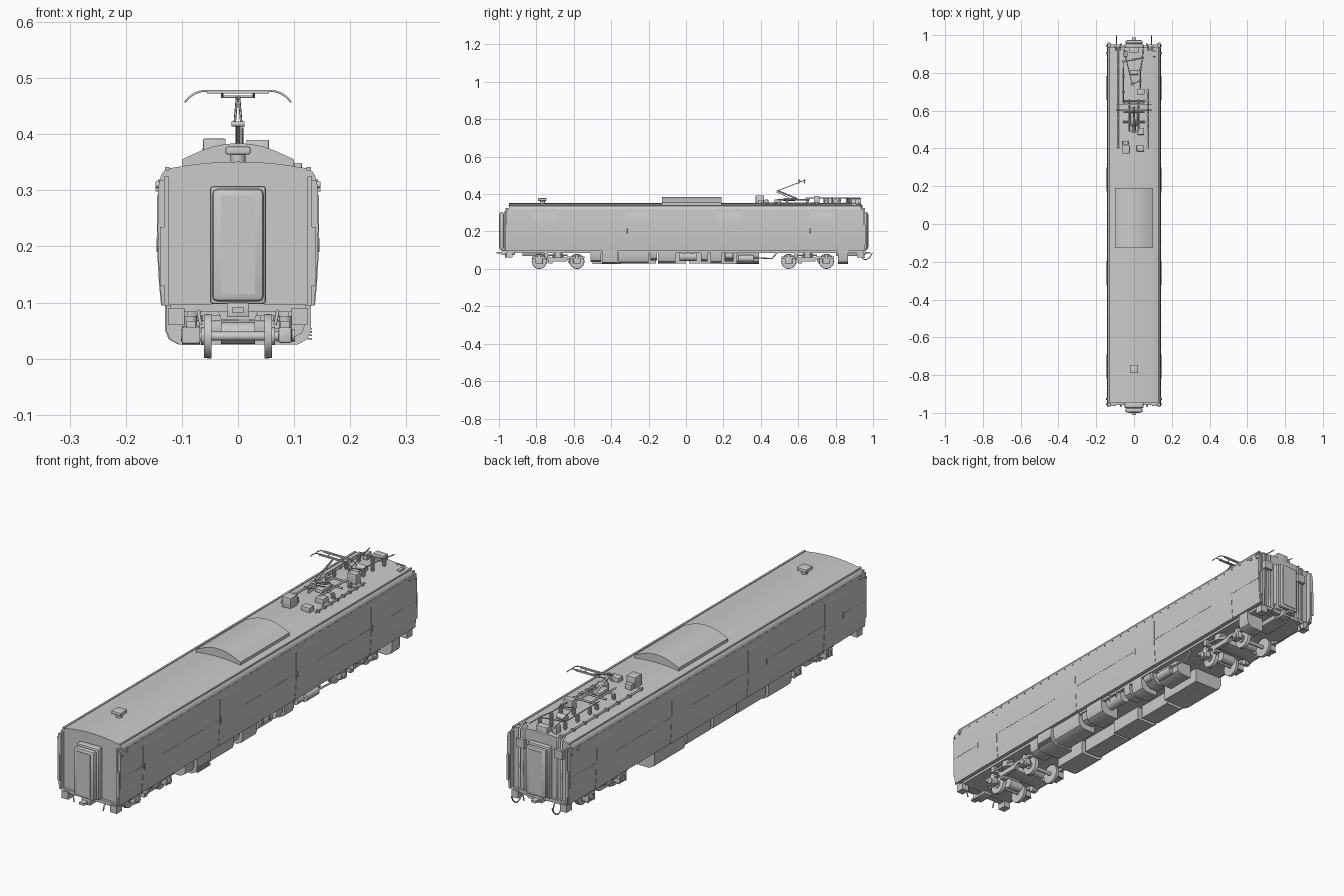
import bpy, bmesh, math
from mathutils import Vector

def make(name, bm):
    bmesh.ops.recalc_face_normals(bm, faces=bm.faces)
    me = bpy.data.meshes.new(name)
    bm.to_mesh(me)
    bm.free()
    ob = bpy.data.objects.new(name, me)
    bpy.context.collection.objects.link(ob)
    return ob

def box(name, x0, x1, y0, y1, z0, z1, bevel=0):
    bm = bmesh.new()
    bmesh.ops.create_cube(bm, size=1)
    for v in bm.verts:
        v.co = ((x0 + x1) / 2 + v.co.x * (x1 - x0), (y0 + y1) / 2 + v.co.y * (y1 - y0),
                (z0 + z1) / 2 + v.co.z * (z1 - z0))
    if bevel:
        bmesh.ops.bevel(bm, geom=bm.edges[:], offset=bevel, segments=2, profile=0.5, affect='EDGES')
    return make(name, bm)

def cyl(name, p, q, r, r2=None, n=16):
    p, q = Vector(p), Vector(q)
    bm = bmesh.new()
    bmesh.ops.create_cone(bm, cap_ends=True, segments=n, radius1=r, radius2=r if r2 is None else r2,
                          depth=(q - p).length)
    rot = (q - p).to_track_quat('Z', 'Y')
    for v in bm.verts:
        v.co = rot @ v.co + (p + q) / 2
    return make(name, bm)

def prism(name, pts, y0, y1):
    """Extrude an (x, z) outline along y."""
    bm = bmesh.new()
    f = bm.faces.new([bm.verts.new((x, y0, z)) for x, z in pts])
    r = bmesh.ops.extrude_face_region(bm, geom=[f])
    bmesh.ops.translate(bm, vec=(0, y1 - y0, 0), verts=[v for v in r['geom'] if isinstance(v, bmesh.types.BMVert)])
    return make(name, bm)

def pipe(name, pts, r, smooth=False):
    cu = bpy.data.curves.new(name, 'CURVE')
    cu.dimensions, cu.bevel_depth, cu.bevel_resolution, cu.use_fill_caps = '3D', r, 1, True
    if smooth:
        sp = cu.splines.new('BEZIER')
        sp.bezier_points.add(len(pts) - 1)
        sp.resolution_u = 6
        for b, p in zip(sp.bezier_points, pts):
            b.co, b.handle_left_type, b.handle_right_type = p, 'AUTO', 'AUTO'
    else:
        sp = cu.splines.new('POLY')
        sp.points.add(len(pts) - 1)
        for b, p in zip(sp.points, pts):
            b.co = (*p, 1)
    ob = bpy.data.objects.new(name, cu)
    bpy.context.collection.objects.link(ob)

def mirrored(half):
    return half + [(-x, z) for x, z in reversed(half) if x > 0]

def roof_z(x):
    return 0.351 - 0.8 * x * x

# Body shell with curved sides and roof
side = [(0.135, 0.095), (0.1385, 0.13), (0.1415, 0.18), (0.1425, 0.23), (0.142, 0.29), (0.140, 0.318)]
shoulder = [(0.137, 0.327), (0.132, 0.334), (0.124, 0.339)]
crown = [(x, roof_z(x)) for x in (0.11, 0.09, 0.07, 0.05, 0.025, 0)]
prism("car_body", mirrored(side + shoulder + crown), -0.947, 0.935)
box("floor_frame", -0.12, 0.12, -0.94, 0.93, 0.085, 0.096)

# Side skins, doors, seams, gutters
for s, tag in ((1, "right"), (-1, "left")):
    skin = [(s * (x + 0.0006), z) for x, z in side] + [(s * 0.129, 0.318), (s * 0.126, 0.095)]
    prism(f"{tag}_side_panel", skin, -0.963, 0.953)
    door = [(s * (x + 0.002), z) for x, z in side[:5]] + [(s * 0.139, 0.305), (s * 0.13, 0.1)]
    for i, y in enumerate((-0.755, -0.26, 0.235, 0.72)):
        prism(f"{tag}_door_{i}", door, y - 0.063, y + 0.063)
        cyl(f"{tag}_door_handle_{i}", (s * 0.1445, y - 0.055, 0.19), (s * 0.1445, y - 0.055, 0.215), 0.0012, n=6)
    box(f"{tag}_seam", s * 0.1415, s * 0.1434, -0.962, 0.952, 0.205, 0.2065)
    box(f"{tag}_gutter", s * 0.122, s * 0.13, -0.95, 0.94, 0.335, 0.342)
    for i in range(38):
        y = -0.92 + i * 0.05
        box(f"{tag}_rivet_{i}", s * 0.139, s * 0.1425, y, y + 0.006, 0.3155, 0.3195)
    for y0, y1, e in ((-0.966, -0.945, "front"), (0.93, 0.957, "rear")):
        box(f"{e}_{tag}_corner_rib", s * 0.124, s * 0.132, y0, y1, 0.095, 0.325)
        box(f"{e}_{tag}_corner_step", s * 0.13, s * 0.139, y0 - 0.002, y1 + 0.004, 0.13, 0.235)
        ym = -0.925 if e == "front" else 0.905
        cyl(f"{e}_{tag}_marker_lamp", (s * 0.136, ym, 0.31), (s * 0.147, ym, 0.31), 0.006)
        yb = (y0 + y1) / 2
        box(f"{e}_{tag}_corner_bracket", s * 0.138, s * 0.147, yb - 0.004, yb + 0.004, 0.298, 0.303)

# Gangways, couplers, end fittings
for d, y, yo, e in ((-1, -0.945, -0.998, "front"), (1, 0.933, 0.973, "rear")):
    ym = y + (yo - y) * 0.55
    box(f"{e}_gangway_base", -0.05, 0.05, min(y, ym), max(y, ym), 0.097, 0.308, 0.006)
    box(f"{e}_gangway_bellows", -0.046, 0.046, min(ym, yo), max(ym, yo), 0.102, 0.303, 0.009)
    box(f"{e}_gangway_door", -0.03, 0.03, min(yo, yo + d * 0.002), max(yo, yo + d * 0.002), 0.115, 0.29)
    box(f"{e}_coupler_head", -0.02, 0.02, min(y - d * 0.03, yo - d * 0.012), max(y - d * 0.03, yo - d * 0.012), 0.074, 0.1, 0.002)
    box(f"{e}_coupler_pin", -0.011, 0.011, yo - 0.014, yo + 0.014, 0.082, 0.091)
    box(f"{e}_headstock", -0.12, 0.12, y - 0.012, y + 0.012, 0.083, 0.097)
    prism(f"{e}_draft_gear", [(-0.04, 0.097), (0.04, 0.097), (0.03, 0.07), (-0.03, 0.07)], y - d * 0.1 - 0.03, y - d * 0.1 + 0.09)
    for s in (1, -1):
        box(f"{e}_end_bracket_{s}", s * 0.095, s * 0.125, y - 0.018, y + 0.018, 0.06, 0.09)
        pipe(f"{e}_brake_hose_{s}", [(s * 0.07, y, 0.09), (s * 0.07, y + d * 0.02, 0.08), (s * 0.066, y + d * 0.02, 0.06)], 0.003)
for s in (1, -1):
    pipe(f"jumper_cable_{s}", [(s * 0.092, 0.925, 0.088), (s * 0.092, 0.94, 0.06), (s * 0.092, 0.96, 0.05),
                               (s * 0.092, 0.98, 0.06), (s * 0.092, 0.997, 0.086)], 0.0028, True)
    for x in (0.075, 0.095):
        pipe(f"rear_conduit_{s}_{x}", [(s * x, 0.94, 0.1), (s * x, 0.94, 0.34), (s * x, 0.92, 0.352)], 0.004)
    box(f"rear_junction_box_{s}", s * 0.068, s * 0.104, 0.935, 0.95, 0.27, 0.305)

# Bogies
for b, yc in (("front", -0.684), ("rear", 0.65)):
    box(f"{b}_bogie_transom", -0.09, 0.09, yc - 0.032, yc + 0.032, 0.045, 0.068, 0.004)
    box(f"{b}_bogie_bolster", -0.1, 0.1, yc - 0.02, yc + 0.02, 0.076, 0.09)
    for s in (1, -1):
        prof = [(-0.14, 0.055), (-0.06, 0.055), (-0.04, 0.04), (0.04, 0.04), (0.06, 0.055), (0.14, 0.055),
                (0.14, 0.067), (0.05, 0.067), (0.035, 0.06), (-0.035, 0.06), (-0.05, 0.067), (-0.14, 0.067)]
        fr = prism(f"{b}_bogie_frame_{s}", prof, -0.008, 0.008)
        fr.rotation_euler = (0, 0, math.pi / 2)
        fr.location = (s * 0.084, yc, 0)
        cyl(f"{b}_air_spring_{s}", (s * 0.088, yc, 0.06), (s * 0.088, yc, 0.09), 0.025, n=24)
        pipe(f"{b}_damper_{s}", [(s * 0.106, yc - 0.06, 0.072), (s * 0.106, yc + 0.05, 0.072)], 0.005)
        box(f"{b}_damper_mount_{s}", s * 0.09, s * 0.118, yc - 0.072, yc - 0.055, 0.06, 0.09)
        box(f"{b}_brake_unit_{s}", s * 0.066, s * 0.09, yc - 0.05, yc - 0.03, 0.03, 0.055)
    for a in (-1, 1):
        y = yc + a * 0.101
        cyl(f"{b}_axle_{a}", (-0.09, y, 0.04), (0.09, y, 0.04), 0.008)
        cyl(f"{b}_traction_motor_{a}", (-0.03, y - a * 0.03, 0.045), (0.03, y - a * 0.03, 0.045), 0.02)
        for s in (1, -1):
            cyl(f"{b}_wheel_{a}_{s}", (s * 0.049, y, 0.04), (s * 0.061, y, 0.04), 0.040, 0.0385, 32)
            cyl(f"{b}_wheel_flange_{a}_{s}", (s * 0.047, y, 0.04), (s * 0.05, y, 0.04), 0.040, n=32)
            cyl(f"{b}_wheel_hub_{a}_{s}", (s * 0.06, y, 0.04), (s * 0.066, y, 0.04), 0.016)
            box(f"{b}_axle_box_{a}_{s}", s * 0.072, s * 0.096, y - 0.02, y + 0.02, 0.028, 0.056, 0.004)
            cyl(f"{b}_axle_cap_{a}_{s}", (s * 0.095, y, 0.042), (s * 0.102, y, 0.042), 0.011)
            cyl(f"{b}_coil_spring_{a}_{s}", (s * 0.084, y, 0.055), (s * 0.084, y, 0.076), 0.011)

# Underfloor equipment: (y0, y1, inner x, outer x, bottom z), chamfered lower outer edge
def equipment(name, s, y0, y1, xi, xo, zb):
    prism(name, [(s * xi, 0.096), (s * xo, 0.096), (s * xo, zb + 0.026), (s * (xo - 0.006), zb + 0.01),
                 (s * (xo - 0.024), zb), (s * xi, zb)], y0, y1)
right = [(-0.51, -0.455, 0.04, 0.12, 0.036), (-0.45, -0.365, 0.02, 0.13, 0.025), (-0.36, -0.20, 0.04, 0.122, 0.028),
         (-0.19, -0.155, 0.06, 0.115, 0.045), (-0.15, -0.055, 0.04, 0.125, 0.03), (0.08, 0.115, 0.05, 0.12, 0.04),
         (0.13, 0.19, 0.04, 0.12, 0.03), (0.205, 0.255, 0.05, 0.11, 0.04), (0.27, 0.39, 0.03, 0.1, 0.03),
         (0.812, 0.866, 0.05, 0.128, 0.027)]
left = [(-0.50, -0.35, 0.02, 0.128, 0.025), (-0.34, -0.16, 0.03, 0.124, 0.03), (-0.15, 0.0, 0.02, 0.124, 0.03),
        (0.015, 0.17, 0.03, 0.124, 0.03), (0.19, 0.39, 0.0, 0.13, 0.025)]
for s, rows, tag in ((1, right, "right"), (-1, left, "left")):
    for i, (y0, y1, xi, xo, zb) in enumerate(rows):
        equipment(f"{tag}_equipment_box_{i}", s, y0, y1, xi, xo, zb)
cyl("air_tank", (0.095, -0.035, 0.066), (0.095, 0.055, 0.066), 0.024, n=24)
for y in (-0.015, 0.03):
    box("air_tank_strap", 0.068, 0.122, y, y + 0.006, 0.064, 0.096)
for i in range(4):
    box(f"resistor_fin_{i}", 0.125, 0.132, -0.448, -0.367, 0.034 + i * 0.006, 0.037 + i * 0.006)
cyl("compressor", (0.1, 0.28, 0.055), (0.1, 0.36, 0.055), 0.018)
cyl("compressor_motor", (0.11, 0.21, 0.07), (0.11, 0.25, 0.07), 0.016)
pipe("compressor_pipe", [(0.11, 0.36, 0.06), (0.11, 0.46, 0.055), (0.11, 0.49, 0.09)], 0.004)

# Roof air conditioner and vent
ac = [(0.1, 0.338), (0.1, 0.355), (0.085, 0.362), (0.065, 0.371), (0.045, 0.378), (0.022, 0.3825), (0, 0.384)]
prism("roof_air_conditioner", mirrored(ac), -0.128, 0.19)
cyl("vent_stem", (0, -0.768, 0.345), (0, -0.768, 0.366), 0.013)
box("vent_cap", -0.022, 0.022, -0.79, -0.746, 0.364, 0.378, 0.003)

# Roof high-voltage gear
for i, (x, y, w, l, z) in enumerate([(-0.042, 0.395, 0.04, 0.045, 0.392), (0.034, 0.4, 0.04, 0.03, 0.368),
                                     (0.036, 0.49, 0.036, 0.036, 0.37), (0.035, 0.7, 0.04, 0.03, 0.39),
                                     (0.107, 0.9, 0.014, 0.03, 0.349), (0.0, 0.92, 0.05, 0.03, 0.374),
                                     (-0.045, 0.9, 0.02, 0.03, 0.375), (-0.045, 0.43, 0.03, 0.02, 0.37)]):
    box(f"roof_box_{i}", x - w / 2, x + w / 2, y - l / 2, y + l / 2, roof_z(x) - 0.012, z, 0.002)
def insulator(name, x, y, top):
    z = roof_z(x) - 0.003
    cyl(name, (x, y, z), (x, y, top), 0.005, n=10)
    for k in (0.35, 0.6, 0.85):
        zz = z + (top - z) * k
        cyl(name + "_shed", (x, y, zz - 0.0015), (x, y, zz + 0.0015), 0.0085, n=12)
spots = [(-0.055, 0.7), (-0.055, 0.78), (-0.01, 0.74), (0.035, 0.76), (0.035, 0.82), (-0.055, 0.86), (0.0, 0.87), (0.045, 0.88)]
for i, (x, y) in enumerate(spots):
    insulator(f"bus_insulator_{i}", x, y, 0.378)
pipe("bus_bar_left", [(-0.055, 0.64, 0.379), (-0.055, 0.78, 0.379), (-0.055, 0.86, 0.379), (0, 0.87, 0.379), (0.045, 0.88, 0.379)], 0.0022)
pipe("bus_bar_right", [(0.035, 0.7, 0.38), (0.035, 0.82, 0.38), (0.045, 0.88, 0.38), (0.05, 0.94, 0.375)], 0.0022)
pipe("bus_bar_link", [(-0.055, 0.93, 0.379), (-0.01, 0.74, 0.379), (0.035, 0.76, 0.379)], 0.002)
cyl("circuit_breaker", (-0.02, 0.8, 0.362), (0.02, 0.8, 0.362), 0.012)
for x, y0, y1 in ((-0.083, 0.4, 0.935), (0.072, 0.4, 0.715)):
    pipe("roof_conduit", [(x, y0, roof_z(x) + 0.004), (x, y1, roof_z(x) + 0.004)], 0.004)
    for k in range(8):
        y = y0 + 0.01 + k * (y1 - y0 - 0.03) / 7
        box("conduit_clip", x - 0.007, x + 0.007, y, y + 0.008, roof_z(x) - 0.004, roof_z(x) + 0.009)

# Pantograph
for x in (-0.052, 0.052):
    for y in (0.54, 0.65):
        insulator("pantograph_insulator", x, y, 0.368)
    pipe("pantograph_base_rail", [(x * 0.5, 0.49, 0.37), (x * 0.5, 0.66, 0.37)], 0.004)
for y in (0.54, 0.595, 0.65):
    pipe("pantograph_base_crossbar", [(-0.056, y, 0.37), (0.056, y, 0.37)], 0.004)
box("pantograph_drive", -0.018, 0.018, 0.52, 0.585, 0.364, 0.38, 0.003)
pipe("pantograph_lower_arm", [(0, 0.595, 0.375), (0, 0.49, 0.418)], 0.0045)
pipe("pantograph_control_rod", [(0.008, 0.56, 0.375), (0.008, 0.484, 0.412)], 0.002)
pipe("pantograph_knee", [(-0.012, 0.49, 0.418), (0.012, 0.49, 0.418)], 0.005)
for x in (-0.006, 0.006):
    pipe("pantograph_upper_arm", [(x, 0.49, 0.418), (x * 0.3, 0.618, 0.467)], 0.0022)
pipe("pantograph_head_axle", [(-0.03, 0.618, 0.467), (0.03, 0.618, 0.467)], 0.0025)
for y in (0.604, 0.634):
    box("contact_strip", -0.055, 0.055, y - 0.004, y + 0.004, 0.473, 0.479)
    for s in (1, -1):
        pipe("contact_horn", [(s * 0.05, y, 0.477), (s * 0.068, y, 0.476), (s * 0.084, y, 0.468), (s * 0.095, y, 0.457)], 0.002, True)
        pipe("head_spring", [(s * 0.028, 0.618, 0.467), (s * 0.028, y, 0.474)], 0.002)

# Shading
bpy.ops.object.select_all(action='DESELECT')
for ob in bpy.data.objects:
    if ob.type == 'MESH':
        ob.select_set(True)
        bpy.context.view_layer.objects.active = ob
bpy.ops.object.shade_smooth_by_angle(angle=math.radians(30))
